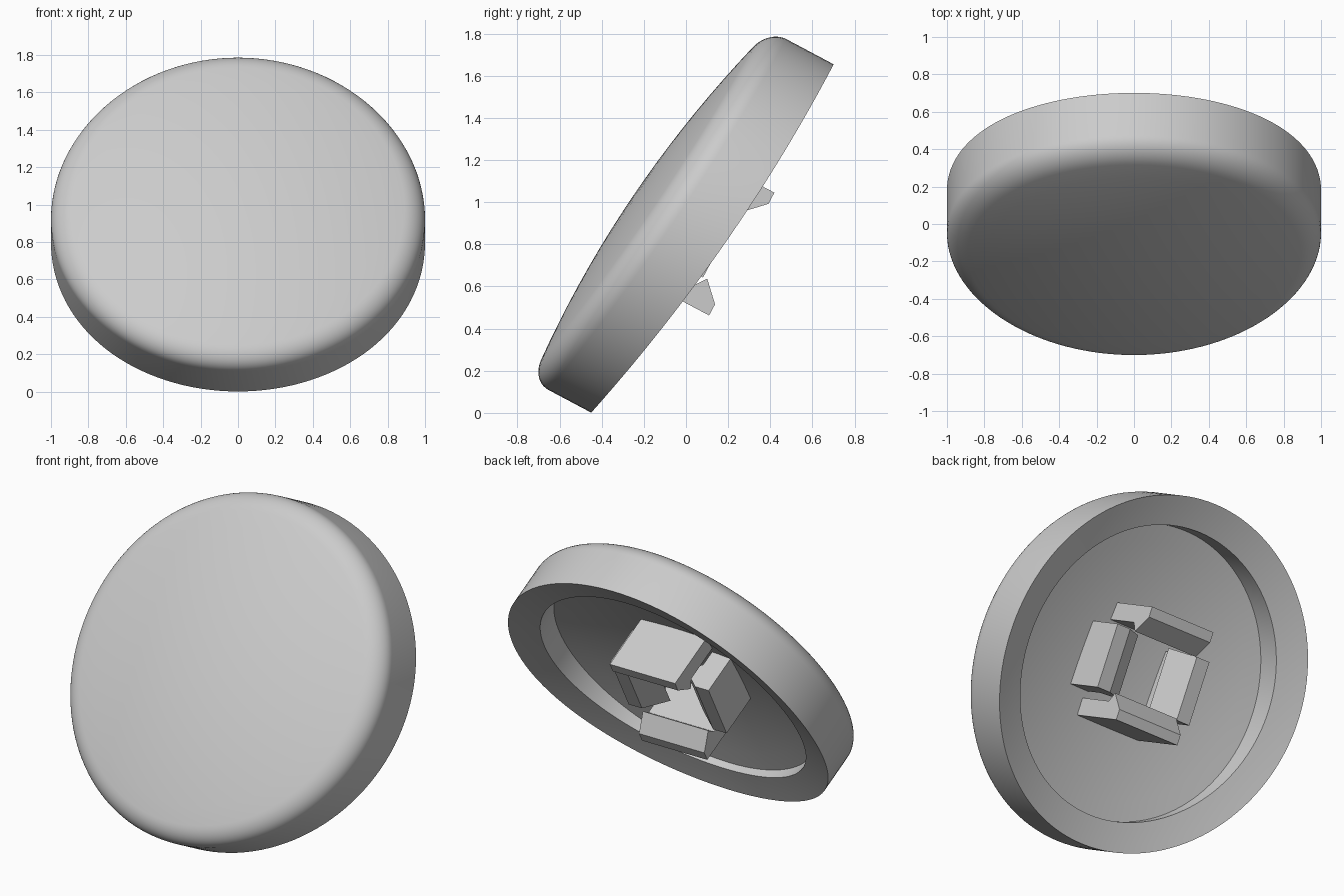
import bpy, bmesh
from math import sin, cos, pi, radians
from mathutils import Matrix

if "Cube" in bpy.data.objects:
    bpy.data.objects.remove(bpy.data.objects["Cube"], do_unlink=True)

SEGMENTS = 128
# Local frame: z points out of the domed face, y runs up the tilted disc
PLACE = Matrix.Translation((0, 0.3705, 0.6975)) @ Matrix.Rotation(radians(62), 4, "X")

grey = bpy.data.materials.new("light_grey_plastic")
grey.use_nodes = True
colour = (0.6, 0.6, 0.6, 1)
grey.diffuse_color = colour
grey.node_tree.nodes["Principled BSDF"].inputs["Base Color"].default_value = colour


def finish(name, bm, matrix, smooth=False):
    bmesh.ops.recalc_face_normals(bm, faces=bm.faces)
    mesh = bpy.data.meshes.new(name)
    bm.to_mesh(mesh)
    bm.free()
    mesh.materials.append(grey)
    obj = bpy.data.objects.new(name, mesh)
    bpy.context.collection.objects.link(obj)
    obj.matrix_world = matrix
    if smooth:
        bpy.ops.object.select_all(action="DESELECT")
        obj.select_set(True)
        bpy.context.view_layer.objects.active = obj
        bpy.ops.object.shade_smooth_by_angle(angle=radians(30))
    return obj


# Height rules for the three surfaces of the cap, all falling away at the sides
def front(height):
    return lambda x, y: height - 0.107 * y - 0.045 * x * x


def back(x, y):
    return 0.2775 - 0.12 * y - 0.062 * x * x + 0.12 * (1 - x * x - y * y)


def floor(x, y):
    return 0.41 + 0.09 * (1 - (x * x + y * y) / 0.83 ** 2) - 0.06 * y


# Cap: rings from the dome centre, round the edge, under the rim, into the pocket
DOME = 0.63
rings = []
for i in range(1, 10):
    r = 0.89 * i / 9
    rings.append((r, front(DOME + 0.075 * (1 - (r / 0.89) ** 2))))
START = 0.2
for i in range(1, 11):
    a = START + i / 10 * (pi / 2 - START)
    r = 0.89 + 0.11 * (sin(a) - sin(START)) / (1 - sin(START))
    rings.append((r, front(DOME - 0.11 + 0.11 * cos(a) / cos(START))))
for i in range(5):
    rings.append((1 - 0.17 * i / 4, back))
for i in range(8, 0, -1):
    rings.append((0.83 * i / 8, floor))

bm = bmesh.new()
loops = []
for r, height in rings:
    loop = []
    for k in range(SEGMENTS):
        a = 2 * pi * k / SEGMENTS
        x, y = r * cos(a), r * sin(a)
        loop.append(bm.verts.new((x, y, height(x, y))))
    loops.append(loop)
for a, b in zip(loops, loops[1:]):
    for k in range(SEGMENTS):
        n = (k + 1) % SEGMENTS
        bm.faces.new((a[k], a[n], b[n], b[k]))
for loop, height in ((loops[0], DOME + 0.075), (loops[-1], floor(0, 0))):
    centre = bm.verts.new((0, 0, height))
    for k in range(SEGMENTS):
        bm.faces.new((loop[k], loop[(k + 1) % SEGMENTS], centre))
finish("cap", bm, PLACE, smooth=True)

# Four snap clips with inward hooks; the side pair is shorter and sits deeper
TALL = [(0.33, 0.56), (0.33, 0.12), (0.27, 0.12), (0.18, 0.21), (0.23, 0.245), (0.23, 0.56)]
SHORT = [(0.33, 0.56), (0.33, 0.23), (0.24, 0.23), (0.11, 0.33), (0.2, 0.38), (0.2, 0.56)]
CLIPS = [("upper_clip", TALL, 0.22), ("left_clip", SHORT, 0.185),
         ("lower_clip", TALL, 0.22), ("right_clip", SHORT, 0.185)]
for i, (name, hook, half) in enumerate(CLIPS):
    bm = bmesh.new()
    profile = bm.faces.new([bm.verts.new((-half, y, z)) for y, z in hook])
    swept = bmesh.ops.extrude_face_region(bm, geom=[profile], use_keep_orig=True)
    moved = [v for v in swept["geom"] if isinstance(v, bmesh.types.BMVert)]
    bmesh.ops.translate(bm, verts=moved, vec=(2 * half, 0, 0))
    finish(name, bm, PLACE @ Matrix.Rotation(-i * pi / 2, 4, "Z"))
